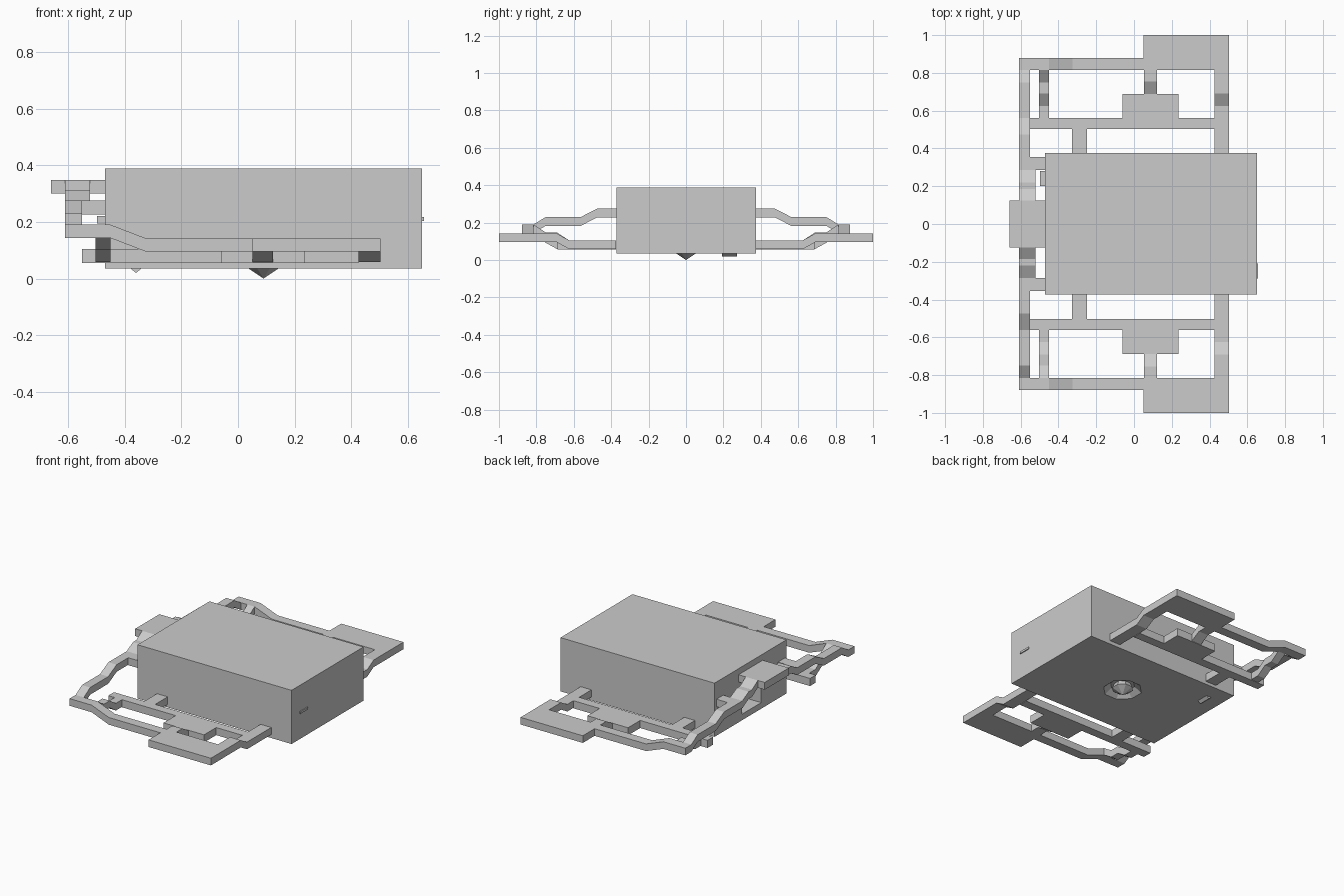
import bpy, bmesh, math
from mathutils import Matrix

if "Cube" in bpy.data.objects:
    bpy.data.objects.remove(bpy.data.objects["Cube"])


def finish(name, bm, mirror=False):
    bmesh.ops.recalc_face_normals(bm, faces=bm.faces[:])
    me = bpy.data.meshes.new(name)
    bm.to_mesh(me)
    bm.free()
    ob = bpy.data.objects.new(name, me)
    bpy.context.collection.objects.link(ob)
    if mirror:
        m = ob.modifiers.new("mirror", 'MIRROR')
        m.use_axis = (False, True, False)
    return ob


def band(name, side, path, axis='y', thick=0.047, mirror=True):
    """Flat strap: path of (position, top z) along an axis, swept across side=(min, max)."""
    bm = bmesh.new()
    rings = []
    for u, z in path:
        ring = []
        for s, h in ((side[0], z), (side[1], z), (side[1], z - thick), (side[0], z - thick)):
            ring.append(bm.verts.new((s, u, h) if axis == 'y' else (u, s, h)))
        rings.append(ring)
    for a, b in zip(rings, rings[1:]):
        for i in range(4):
            j = (i + 1) % 4
            bm.faces.new((a[i], a[j], b[j], b[i]))
    bm.faces.new(rings[0])
    bm.faces.new(rings[-1])
    return finish(name, bm, mirror)


def box(name, x, y, z, mirror=False):
    return band(name, x, [(y[0], z[1]), (y[1], z[1])], 'y', z[1] - z[0], mirror)


def cone(name, r1, r2, x, z0, z1, sides=8):
    bm = bmesh.new()
    bmesh.ops.create_cone(bm, cap_ends=True, segments=sides, radius1=r1, radius2=r2,
                          depth=z1 - z0,
                          matrix=Matrix.Translation((x, 0, (z0 + z1) / 2))
                          @ Matrix.Rotation(math.pi / 8, 4, 'Z'))
    return finish(name, bm)


def cut(target, cutter):
    cutter.hide_render = True
    m = target.modifiers.new("cut", 'BOOLEAN')
    m.operation = 'DIFFERENCE'
    m.object = cutter
    m.solver = 'EXACT'
    bpy.context.view_layer.objects.active = target
    bpy.ops.object.modifier_apply(modifier=m.name)
    bpy.data.objects.remove(cutter)


# Main body with rear opening and round socket underneath
body = box("main_body", (-0.47, 0.65), (-0.372, 0.375), (0.035, 0.388))
cut(body, box("opening_cutter", (-0.6, -0.36), (-0.11, 0.09), (0.075, 0.22)))
cut(body, cone("socket_cutter", 0.12, 0.075, 0.09, 0.034, 0.07))

# Pointed tip in the socket
cone("bottom_tip", 0.0, 0.065, 0.09, 0.0, 0.04)
cone("tip_base", 0.065, 0.05, 0.09, 0.04, 0.071)

# Small latches on front end, rear end and underside
box("front_slot", (0.648, 0.656), (-0.288, -0.208), (0.203, 0.217))
box("rear_latch", (-0.497, -0.468), (0.2, 0.28), (0.195, 0.22))
bm = bmesh.new()
vs = [[bm.verts.new((x, y, z)) for x, z in ((-0.38, 0.036), (-0.34, 0.036), (-0.36, 0.02))]
      for y in (0.192, 0.272)]
for i in range(3):
    j = (i + 1) % 3
    bm.faces.new((vs[0][i], vs[0][j], vs[1][j], vs[1][i]))
for tri in vs:
    bm.faces.new(tri)
finish("bottom_latch", bm)

# Outer side plates and outer rails
box("outer_plate", (0.05, 0.503), (0.815, 1.0), (0.095, 0.142), True)
band("outer_rail", (0.815, 0.878),
     [(-0.61, 0.19), (-0.45, 0.19), (-0.325, 0.142), (0.05, 0.142)], 'x')

# Inner rails, tabs and body brackets
box("inner_rail", (-0.55, 0.425), (0.503, 0.562), (0.055, 0.105), True)
box("inner_tab", (-0.06, 0.235), (0.562, 0.688), (0.055, 0.105), True)
box("body_bracket", (-0.328, -0.25), (0.373, 0.503), (0.055, 0.105), True)

# Stepped struts between the rails
band("front_strut", (0.425, 0.503), [(0.373, 0.105), (0.625, 0.105), (0.69, 0.142), (0.815, 0.142)])
band("middle_strut", (0.052, 0.123), [(0.688, 0.105), (0.755, 0.142), (0.815, 0.142)])
band("rear_strut", (-0.503, -0.45),
     [(0.562, 0.105), (0.625, 0.105), (0.69, 0.147), (0.75, 0.147), (0.815, 0.19)])

# Rear arms rising to the clip
band("rear_arm", (-0.61, -0.55),
     [(0.815, 0.19), (0.75, 0.23), (0.562, 0.23), (0.475, 0.275), (0.28, 0.275)])
box("arm_bracket", (-0.55, -0.468), (0.285, 0.355), (0.226, 0.275), True)
band("clip_step", (-0.61, -0.522),
     [(0.285, 0.275), (0.22, 0.31), (0.185, 0.31), (0.125, 0.348)])
box("rear_clip", (-0.66, -0.468), (-0.125, 0.125), (0.3, 0.348))
